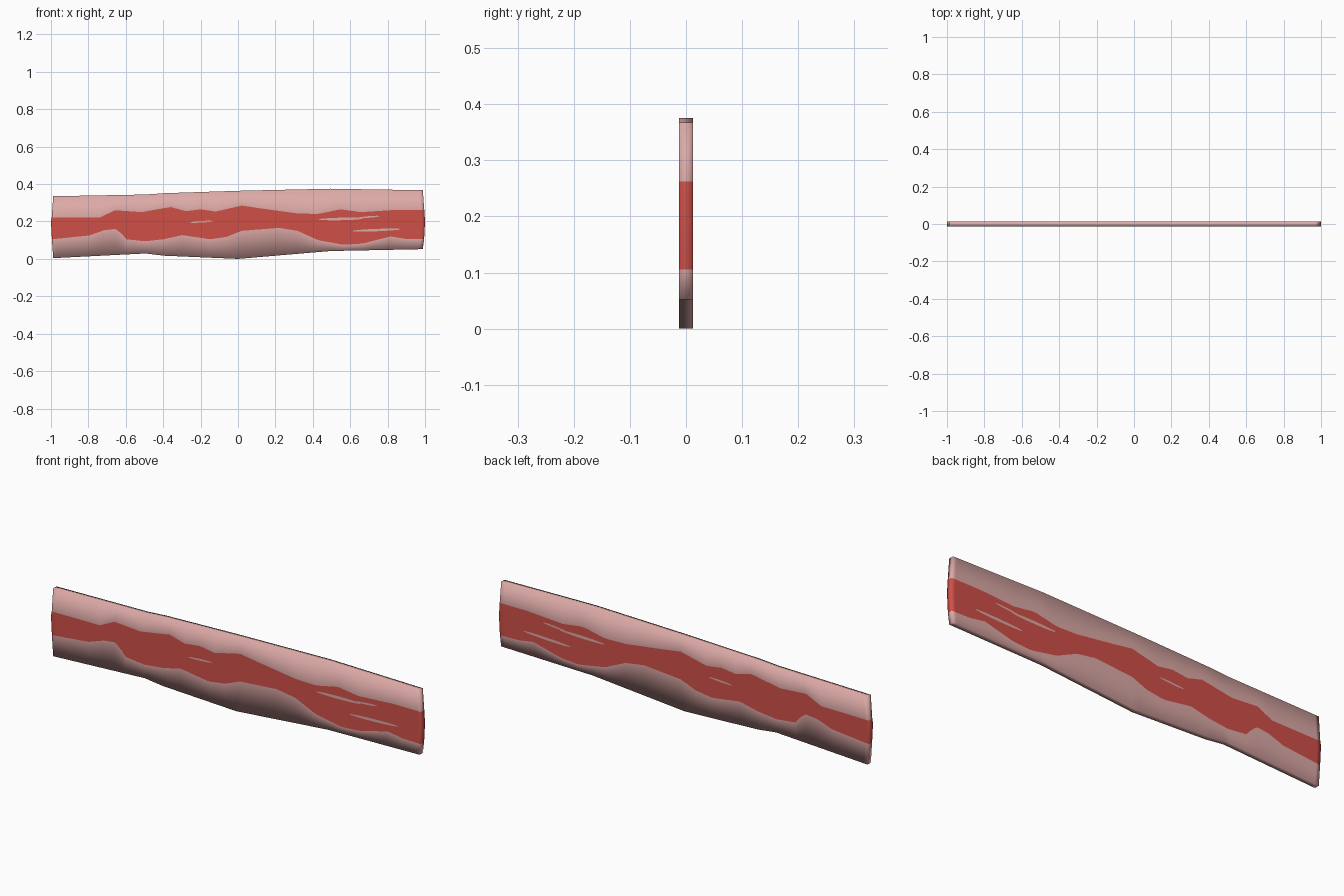
import bpy, bmesh, math

if "Cube" in bpy.data.objects:
    bpy.data.objects.remove(bpy.data.objects["Cube"])

HALF = 0.0125   # half thickness of the strip


def material(name, rgb):
    m = bpy.data.materials.new(name)
    m.diffuse_color = (*rgb, 1)
    m.use_nodes = True
    m.node_tree.nodes["Principled BSDF"].inputs["Base Color"].default_value = m.diffuse_color
    return m


FAT = material("pale pink fat", (0.72, 0.40, 0.385))
MEAT = material("red meat", (0.63, 0.08, 0.065))

# Outlines read as (x, z) points
BOTTOM = [(-1, .004), (-.5, .029), (-.4, .017), (0, 0), (.5, .042), (1, .052)]
TOP = [(-1, .335), (-.5, .344), (-.4, .351), (0, .364), (.5, .375), (1, .367)]
MEAT_LOW = [(-1, .105), (-.8, .125), (-.72, .153), (-.66, .16), (-.63, .14), (-.6, .105),
            (-.5, .094), (-.4, .105), (-.3, .127), (-.15, .105), (-.06, .118), (.02, .15),
            (.22, .166), (.32, .15), (.43, .1), (.57, .075), (.67, .082), (.82, .12),
            (.9, .107), (1, .105)]
MEAT_HIGH = [(-1, .22), (-.74, .222), (-.66, .26), (-.52, .25), (-.36, .277), (-.28, .255),
             (-.2, .265), (-.12, .253), (.02, .285), (.12, .27), (.32, .243), (.43, .24),
             (.55, .265), (.66, .25), (.85, .262), (1, .262)]
MIDDLE = [(-1, .2), (1, .2)]
# Each row: outline, and how far it reaches towards the bulging ends
ROWS = [(BOTTOM, .988), (MEAT_LOW, .995), (MIDDLE, 1), (MEAT_HIGH, .996), (TOP, .988)]
ROW_MAT = [0, 1, 1, 0]


def height(points, x):
    for (x0, z0), (x1, z1) in zip(points, points[1:]):
        if x <= x1:
            return z0 + (z1 - z0) * (x - x0) / (x1 - x0)
    return points[-1][1]


def make_object(name, bm, mats):
    bmesh.ops.recalc_face_normals(bm, faces=bm.faces[:])
    me = bpy.data.meshes.new(name)
    bm.to_mesh(me)
    bm.free()
    for m in mats:
        me.materials.append(m)
    ob = bpy.data.objects.new(name, me)
    bpy.context.collection.objects.link(ob)
    return ob


# Strip: front and back grids joined around the rim
bm = bmesh.new()
N = 100
grid = {}
for side in (0, 1):
    for i in range(N + 1):
        x = -1 + 2 * i / N
        for r, (pts, reach) in enumerate(ROWS):
            grid[side, i, r] = bm.verts.new((x * reach, (2 * side - 1) * HALF, height(pts, x)))


def face(keys, mat):
    f = bm.faces.new([grid[k] for k in keys])
    f.material_index = mat
    f.smooth = True


for i in range(N):
    for r, mat in enumerate(ROW_MAT):
        for s in (0, 1):
            face([(s, i, r), (s, i + 1, r), (s, i + 1, r + 1), (s, i, r + 1)], mat)
    for r in (0, len(ROWS) - 1):
        face([(0, i, r), (0, i + 1, r), (1, i + 1, r), (1, i, r)], 0)
for i in (0, N):
    for r, mat in enumerate(ROW_MAT):
        face([(0, i, r), (1, i, r), (1, i, r + 1), (0, i, r + 1)], mat)
make_object("bacon_strip", bm, [FAT, MEAT])


# Thin fat streaks: lens-shaped plates on the front and back
def streak(name, x0, z0, x1, z1, thick):
    bm = bmesh.new()
    for y in (-HALF - .0004, HALF + .0004):
        ring = []
        for k in range(16):
            a = 2 * math.pi * k / 16
            t = .5 + .5 * math.cos(a)
            ring.append(bm.verts.new((x0 + (x1 - x0) * t, y,
                                      z0 + (z1 - z0) * t + thick / 2 * math.sin(a))))
        f = bm.faces.new(ring)
        if (f.normal_update() or f.normal.y * y) < 0:
            f.normal_flip()
    me = bpy.data.meshes.new(name)
    bm.to_mesh(me)
    bm.free()
    me.materials.append(FAT)
    bpy.context.collection.objects.link(bpy.data.objects.new(name, me))


streak("fat_streak_left", -.26, .195, -.13, .202, .009)
streak("fat_streak_upper", .43, .211, .67, .216, .014)
streak("fat_streak_tip", .64, .219, .76, .229, .009)
streak("fat_streak_lower", .61, .149, .87, .159, .013)
